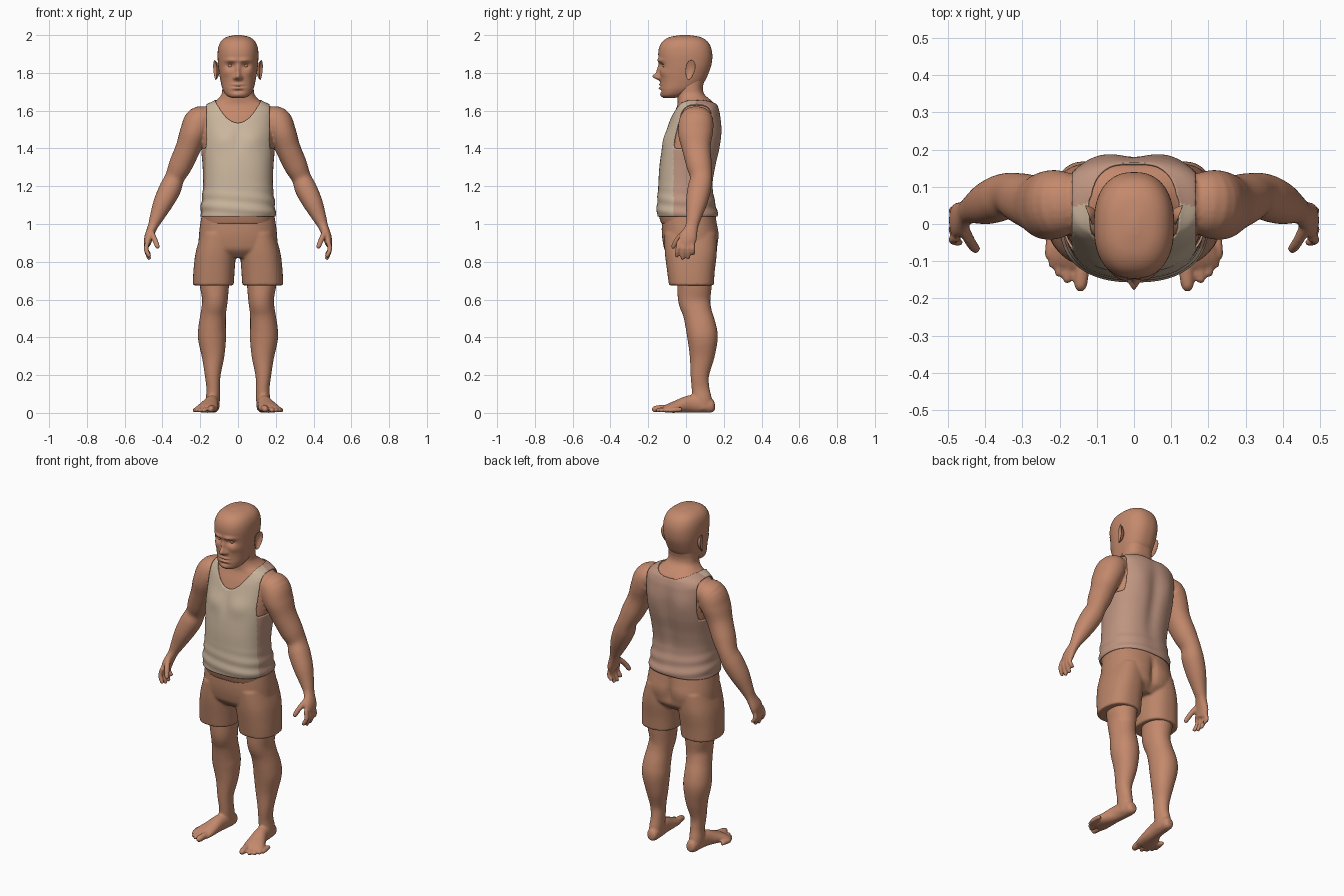
import bpy, bmesh, math
from mathutils import Vector, Matrix

if "Cube" in bpy.data.objects:
    bpy.data.objects.remove(bpy.data.objects["Cube"])


def material(name, rgb):
    m = bpy.data.materials.new(name)
    m.use_nodes = True
    m.diffuse_color = (*rgb, 1)
    bsdf = m.node_tree.nodes["Principled BSDF"]
    bsdf.inputs["Base Color"].default_value = (*rgb, 1)
    bsdf.inputs["Roughness"].default_value = 0.7
    return m


SKIN = material("skin", (0.55, 0.25, 0.15))
SHORTS = material("shorts_cloth", (0.50, 0.235, 0.14))
SHIRT_FRONT = material("shirt_front_cloth", (0.60, 0.47, 0.34))
SHIRT_BACK = material("shirt_back_cloth", (0.52, 0.30, 0.22))


def finish(name, bm, mats, voxel=0, smooth=0):
    bmesh.ops.recalc_face_normals(bm, faces=bm.faces)
    for f in bm.faces:
        f.smooth = True
    mesh = bpy.data.meshes.new(name)
    bm.to_mesh(mesh)
    bm.free()
    for m in mats:
        mesh.materials.append(m)
    ob = bpy.data.objects.new(name, mesh)
    bpy.context.collection.objects.link(ob)
    if voxel:
        r = ob.modifiers.new("fuse", 'REMESH')
        r.mode, r.voxel_size, r.use_smooth_shade = 'VOXEL', voxel, True
        s = ob.modifiers.new("soften", 'SMOOTH')
        s.factor, s.iterations = 0.5, smooth
    return ob


def spline(secs, steps):
    """Smoothly interpolated section values."""
    out = []
    for i in range(len(secs) - 1):
        a, b, c, d = (secs[min(max(i + k, 0), len(secs) - 1)] for k in (-1, 0, 1, 2))
        for s in range(steps):
            t = s / steps
            out.append([q + 0.5 * t * (r - p + t * (2*p - 5*q + 4*r - w + t * (3*(q - r) + w - p)))
                        for p, q, r, w in zip(a, b, c, d)])
    return out + [list(secs[-1])]


def skin_rings(bm, rings, n, power, shape=None):
    """Bridge rings given as (centre, u axis, v axis), with capped ends."""
    def se(v):
        return math.copysign(abs(v) ** (2 / power), v)
    loops = []
    for c, u, v in rings:
        loop = []
        for k in range(n):
            a = math.tau * k / n
            co = c + u * se(math.cos(a)) + v * se(math.sin(a))
            loop.append(bm.verts.new(shape(co) if shape else co))
        loops.append(loop)
    for lo, hi in zip(loops, loops[1:]):
        for k in range(n):
            j = (k + 1) % n
            bm.faces.new((lo[k], lo[j], hi[j], hi[k]))
    bm.faces.new(loops[0][::-1])
    bm.faces.new(loops[-1])


def stack(bm, secs, n=64, steps=6, power=2.4, cx=0, shape=None):
    """Upright form from (z, half width, front y, back y[, extra centre x])."""
    rings = []
    for z, w, yf, yb, *x in spline(secs, steps):
        rings.append((Vector((cx * x[0] if x else 0, (yf + yb) / 2, z)),
                      Vector((w, 0, 0)), Vector((0, (yb - yf) / 2, 0))))
    skin_rings(bm, rings, n, power, shape)


def tube(bm, secs, side=1, ref=(0, 1, 0), n=28, steps=5, power=2.1):
    """Limb from (x, y, z, radius along ref, radius across)."""
    pts = spline(secs, steps)
    pos = [Vector((p[0] * side, p[1], p[2])) for p in pts]
    rings = []
    for i, p in enumerate(pts):
        t = (pos[min(i + 1, len(pos) - 1)] - pos[max(i - 1, 0)]).normalized()
        u = Vector(ref)
        u = (u - t * u.dot(t)).normalized()
        rings.append((pos[i], u * p[3], t.cross(u) * p[4]))
    skin_rings(bm, rings, n, power)


def digit(bm, a, b, c, r, side, ref):
    """Finger or toe through three points with a round tip."""
    a, b, c = map(Vector, (a, b, c))
    tip = c + (c - b).normalized() * r * 0.6
    tube(bm, [(*a, r, r), (*b, r, r), (*c, r * .85, r * .85), (*tip, r * .3, r * .3)],
         side, ref, n=14, steps=3)


def swell(co, bumps, back=False):
    """Push the front (or back) surface out by soft bumps, mirrored in x."""
    if (co.y > 0.04) != back:
        return co
    d = sum(h * math.exp(-((abs(co.x) - x) / rx) ** 2 - ((co.z - z) / rz) ** 2)
            for x, z, rx, rz, h in bumps)
    return co + Vector((0, d if back else -d, 0))


# Torso form, shared by the body and the shirt
TORSO = [(1.0, .185, -.13, .155), (1.05, .19, -.145, .16), (1.1, .187, -.145, .15),
         (1.2, .176, -.138, .135), (1.3, .178, -.132, .15), (1.4, .186, -.118, .172),
         (1.5, .19, -.092, .18), (1.57, .19, -.07, .175), (1.605, .185, -.055, .168),
         (1.632, .16, -.045, .157), (1.655, .115, -.045, .135), (1.685, .088, -.048, .1),
         (1.72, .083, -.05, .09), (1.77, .082, -.05, .1)]


def torso_shape(co):
    co = swell(co, [(0, 1.38, .04, .2, -.014), (.1, 1.48, .05, .07, .006)], True)
    return swell(co, [(.08, 1.45, .06, .05, .01), (0, 1.45, .02, .06, -.004)])


# Body: torso, arms, hands, legs and feet fused into one surface
bm = bmesh.new()
stack(bm, TORSO, shape=torso_shape)
for s in (1, -1):
    tube(bm, [(.14, .06, 1.56, .07, .05), (.2, .055, 1.545, .09, .08), (.235, .05, 1.48, .092, .074),
              (.265, .055, 1.4, .076, .066), (.305, .07, 1.31, .067, .062), (.335, .08, 1.245, .058, .052),
              (.36, .07, 1.185, .062, .058), (.397, .055, 1.11, .056, .052), (.433, .04, 1.03, .039, .036),
              (.452, .03, .985, .034, .026), (.473, .012, .93, .046, .023), (.48, 0, .89, .043, .017)], s)
    for y, tip, lean in ((-.036, .83, -.014), (-.012, .818, -.006), (.012, .822, 0), (.034, .842, .004)):
        digit(bm, (.476, y, .91), (.487, y + lean / 2, .868), (.47, y + lean, tip), .0125, s, (0, 1, 0))
    digit(bm, (.458, -.01, .955), (.44, -.048, .915), (.425, -.068, .878), .0145, s, (0, 1, 0))
    tube(bm, [(.12, .04, .85, .1, .085), (.125, .045, .7, .093, .08), (.122, .044, .6, .086, .068),
              (.13, .06, .53, .077, .067), (.137, .08, .45, .081, .073), (.137, .088, .39, .08, .074),
              (.132, .085, .3, .066, .06), (.134, .073, .2, .049, .042), (.131, .077, .13, .047, .036),
              (.133, .085, .07, .052, .037), (.133, .09, .02, .05, .034)], s)
    tube(bm, [(.13, .153, .034, .016, .015), (.13, .138, .035, .034, .03), (.133, .08, .046, .046, .036),
              (.14, .02, .047, .046, .038), (.153, -.04, .035, .035, .05), (.167, -.09, .024, .024, .06),
              (.173, -.115, .017, .016, .055)], s, (0, 0, 1))
    for x, y, r in ((.144, -.17, .019), (.18, -.152, .0135), (.202, -.135, .013),
                    (.219, -.112, .0125), (.23, -.088, .012)):
        digit(bm, (x - .008, y + .065, r + .006), (x - .003, y + .03, r + .004), (x, y, r), r, s, (0, 0, 1))
finish("body", bm, [SKIN], voxel=.006, smooth=4)

# Head with sculpted face
FACE = [(0, 1.78, .015, .016, .036), (0, 1.81, .011, .03, .016), (.017, 1.773, .009, .009, .012),
        (.035, 1.866, .032, .011, .011), (.04, 1.838, .022, .015, -.017), (.063, 1.8, .025, .02, .006),
        (0, 1.738, .026, .006, .01), (0, 1.719, .024, .007, .01), (0, 1.729, .03, .0035, -.006),
        (0, 1.703, .03, .007, -.005), (0, 1.683, .022, .012, .005)]
HEAD = [(1.667, .03, -.118, -.06), (1.68, .06, -.13, -.01), (1.71, .08, -.135, .05),
        (1.75, .091, -.135, .095), (1.8, .1, -.138, .12), (1.85, .106, -.142, .136),
        (1.9, .108, -.147, .139), (1.94, .103, -.14, .13), (1.97, .088, -.12, .11),
        (1.99, .06, -.085, .075), (2.0, .015, -.03, .02)]
bm = bmesh.new()
stack(bm, HEAD, n=128, steps=9, power=2.35, shape=lambda co: swell(co, FACE))
for s in (1, -1):
    eye = Matrix.Translation((.04 * s, -.108, 1.84))
    bmesh.ops.create_uvsphere(bm, u_segments=16, v_segments=12, radius=.016, matrix=eye)
    # Cupped ears flaring towards the back
    ear = bmesh.ops.create_uvsphere(bm, u_segments=24, v_segments=16, radius=1)["verts"]
    place = (Matrix.Translation((.104 * s, .028, 1.815)) @ Matrix.Rotation(-.35 * s, 4, 'Z')
             @ Matrix.Rotation(-.2, 4, 'X'))
    for v in ear:
        x, y, z = v.co
        cup = .35 * x + y * y + z * z
        v.co = place @ Vector((cup * .018 * s, y * (.026 + .006 * z), z * .053))
finish("head", bm, [SKIN])


# Sleeveless shirt: an outer shell trimmed by neckline, armholes and hem
def shirt_shape(co):
    co = torso_shape(co)
    fade = max(0, min(1, (1.22 - co.z) / .1))
    k = 1 + .014 * fade * math.sin(co.z * 95 + co.x * 9 + co.y * 6)
    return Vector((co.x * k, co.y * k, co.z))


def covered(c):
    x = abs(c.x)
    neck = 1.535 + 8 * x * x if c.y < .07 else 1.63 + 2 * x * x
    return 1.04 < c.z < neck and (x < .167 or c.z < 1.4)


bm = bmesh.new()
stack(bm, [(z, w + .009, f - .009, b + .009) for z, w, f, b in TORSO],
      n=160, steps=10, shape=shirt_shape)
bmesh.ops.delete(bm, geom=[f for f in bm.faces if not covered(f.calc_center_median())], context='FACES')
for _ in range(8):
    moved = {}
    for v in bm.verts:
        ring = [e.other_vert(v).co for e in v.link_edges if e.is_boundary]
        if len(ring) == 2:
            moved[v] = (v.co * 2 + ring[0] + ring[1]) / 4
    for v, co in moved.items():
        v.co = co
for f in bm.faces:
    c = f.calc_center_median()
    f.material_index = 0 if c.y < -.065 + max(0, c.z - 1.45) * .6 else 1
shirt = finish("shirt", bm, [SHIRT_FRONT, SHIRT_BACK])
hem = shirt.modifiers.new("cloth", 'SOLIDIFY')
hem.thickness, hem.offset = .006, -1

# Shorts: hips and two loose legs fused together
SEAT = [(0, .93, .022, .08, -.02), (.1, .93, .06, .06, .006)]
bm = bmesh.new()
stack(bm, [(.82, .14, -.07, .12), (.86, .195, -.11, .16), (.9, .208, -.122, .168), (.95, .206, -.128, .172),
           (1.0, .2, -.128, .165), (1.06, .19, -.125, .155)], shape=lambda co: swell(co, SEAT, True))
for s in (1, -1):
    stack(bm, [(.675, .108, -.09, .147, .131), (.75, .109, -.1, .152, .127),
               (.85, .106, -.112, .163, .118), (.95, .09, -.115, .16, .105)], cx=s)
finish("shorts", bm, [SHORTS], voxel=.007, smooth=5)
